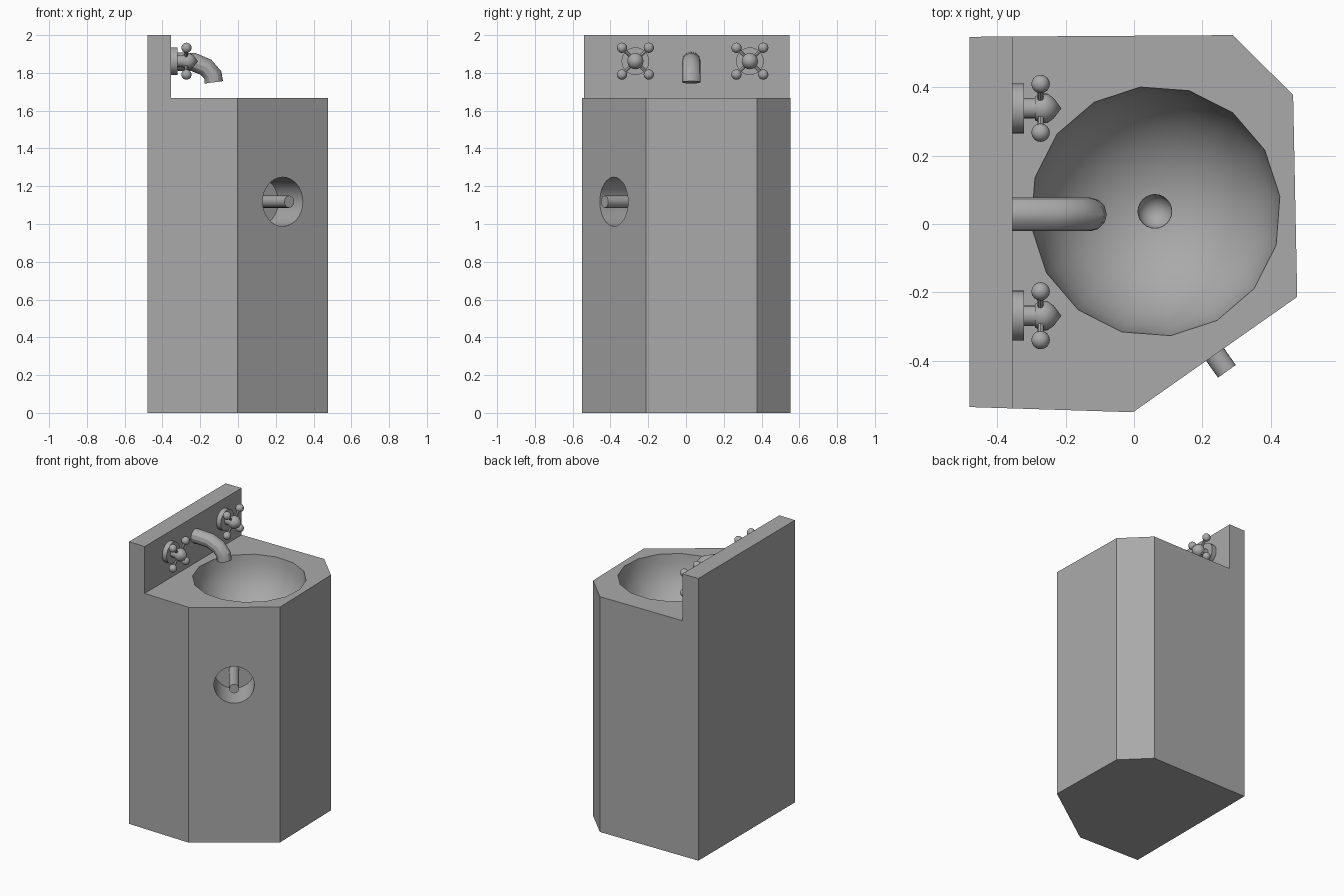
import bpy, bmesh, math
from mathutils import Vector

if "Cube" in bpy.data.objects:
    bpy.data.objects.remove(bpy.data.objects["Cube"])

stone = bpy.data.materials.new("grey_stone")
stone.diffuse_color = (0.4, 0.4, 0.4, 1)
stone.use_nodes = True
stone.node_tree.nodes["Principled BSDF"].inputs["Base Color"].default_value = stone.diffuse_color


def finish(name, smooth=True):
    ob = bpy.context.object
    ob.name = name
    ob.data.materials.clear()
    ob.data.materials.append(stone)
    if smooth:
        bpy.ops.object.shade_smooth_by_angle(angle=math.radians(30))
    return ob


def rod(name, a, b, r, sides=16):
    a, b = Vector(a), Vector(b)
    bpy.ops.mesh.primitive_cylinder_add(
        vertices=sides, radius=r, depth=(b - a).length, location=(a + b) / 2,
        rotation=(b - a).to_track_quat('Z', 'Y').to_euler())
    return finish(name)


def ball(name, c, r, seg=16, rings=12, turn=0):
    bpy.ops.mesh.primitive_uv_sphere_add(segments=seg, ring_count=rings, radius=r,
                                         location=c, rotation=(0, 0, turn))
    return finish(name)


# Pedestal and splash back: one irregular six-sided prism
outline = [(-.48, -.535), (-.003, -.55), (.477, -.213), (.465, .377), (.289, .552), (-.48, .547)]
bm = bmesh.new()
base = bm.faces.new([bm.verts.new((x, y, 0)) for x, y in outline])
top = bmesh.ops.extrude_face_region(bm, geom=[base])
bmesh.ops.translate(bm, vec=(0, 0, 2), verts=[v for v in top["geom"] if isinstance(v, bmesh.types.BMVert)])
bmesh.ops.recalc_face_normals(bm, faces=bm.faces)
me = bpy.data.meshes.new("basin_body")
bm.to_mesh(me)
bm.free()
body = bpy.data.objects.new("basin_body", me)
bpy.context.collection.objects.link(body)

# Cutters: space above the rim, bowl, drain, round recess in the angled face
RIM, PIPE_Z = 1.668, 1.118
bpy.ops.mesh.primitive_cube_add(size=2, location=(.645, 0, RIM + 1))
cutters = [finish("rim_cutter", False)]
cutters.append(ball("bowl_cutter", (.063, .037, RIM), .366, 16, 16, math.radians(6.9)))
cutters.append(ball("drain_cutter", (.061, .037, RIM - .366), .05, 24, 12))
face_normal = Vector((.337, -.48, 0)).normalized()
hole = Vector((.237, -.3815, PIPE_Z))
cutters.append(rod("recess_cutter", hole - face_normal * .227, hole + face_normal * .1, .13, 32))

for c in cutters:
    m = body.modifiers.new("cut", 'BOOLEAN')
    m.operation, m.solver, m.object = 'DIFFERENCE', 'EXACT', c
bpy.ops.object.select_all(action='DESELECT')
body.select_set(True)
bpy.context.view_layer.objects.active = body
for m in list(body.modifiers):
    bpy.ops.object.modifier_apply(modifier=m.name)
for c in cutters:
    bpy.data.objects.remove(c)
finish("basin_body")

# Outlet pipe standing out of the recess
rod("outlet_pipe", hole - face_normal * .24, hole + face_normal * .06, .032, 24)

# Spout: bent tube with capped end
cu = bpy.data.curves.new("spout", 'CURVE')
cu.dimensions, cu.bevel_depth, cu.bevel_resolution, cu.use_fill_caps = '3D', .049, 4, True
path = [(-.37, 1.862), (-.235, 1.857), (-.17, 1.83), (-.133, 1.788), (-.128, 1.75)]
sp = cu.splines.new('POLY')
sp.points.add(len(path) - 1)
for p, (x, z) in zip(sp.points, path):
    p.co = (x, .028, z, 1)
spout = bpy.data.objects.new("spout", cu)
bpy.context.collection.objects.link(spout)
bpy.ops.object.select_all(action='DESELECT')
spout.select_set(True)
bpy.context.view_layer.objects.active = spout
bpy.ops.object.convert(target='MESH')
finish("spout")


# Tap handles: wall disc, stem, pointed knob, four spokes with balls
def knob(name, y, z):
    profile = [(-.29, .0), (-.29, .034), (-.275, .043), (-.253, .043), (-.235, .03), (-.212, 0)]
    bm = bmesh.new()
    vs = [bm.verts.new((x, r, 0)) for x, r in profile]
    es = [bm.edges.new(p) for p in zip(vs, vs[1:])]
    bmesh.ops.spin(bm, geom=vs + es, axis=(1, 0, 0), cent=(0, 0, 0), angle=math.tau, steps=16)
    bmesh.ops.remove_doubles(bm, verts=bm.verts, dist=1e-4)
    bmesh.ops.recalc_face_normals(bm, faces=bm.faces)
    me = bpy.data.meshes.new(name)
    bm.to_mesh(me)
    bm.free()
    ob = bpy.data.objects.new(name, me)
    ob.location = (0, y, z)
    bpy.context.collection.objects.link(ob)
    bpy.ops.object.select_all(action='DESELECT')
    ob.select_set(True)
    bpy.context.view_layer.objects.active = ob
    bpy.ops.object.shade_smooth_by_angle(angle=math.radians(50))
    finish(name, False)


for side, y in (("front", -.268), ("back", .338)):
    z = 1.862
    rod(side + "_tap_disc", (-.36, y, z), (-.321, y, z), .073, 32)
    rod(side + "_tap_stem", (-.33, y, z), (-.28, y, z), .03)
    knob(side + "_tap_knob", y, z)
    for sy in (-1, 1):
        for sz in (-1, 1):
            tip = (-.273, y + sy * .071, z + sz * .071)
            rod(side + "_tap_spoke", (-.273, y, z), tip, .009, 8)
            ball(side + "_tap_ball", tip, .027)
